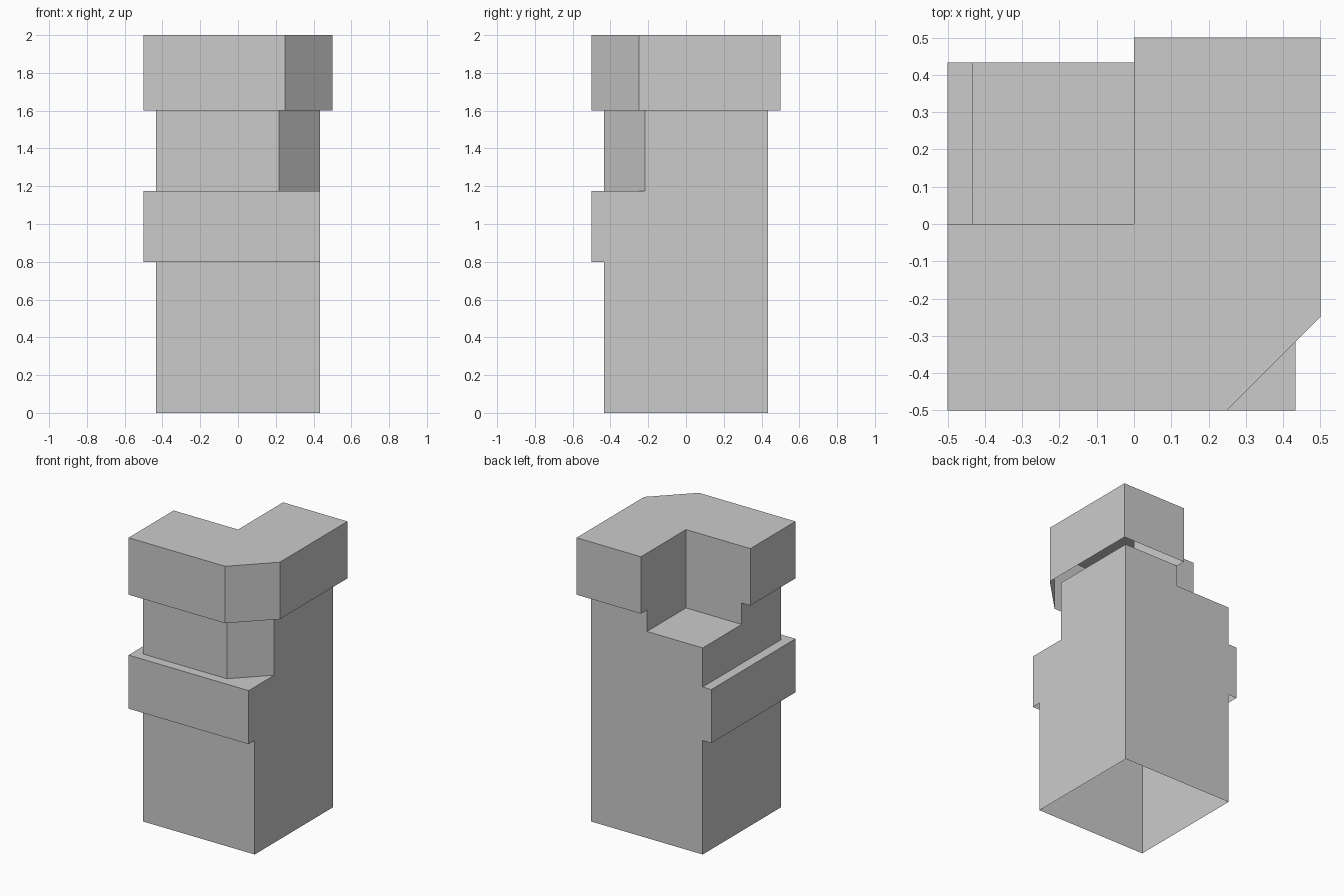
import bpy, bmesh

if "Cube" in bpy.data.objects:
    bpy.data.objects.remove(bpy.data.objects["Cube"])

OUT, IN = 0.5, 0.433      # half widths of the wide and narrow courses
Z_BAND, Z_NECK, Z_NOTCH, Z_CAP, Z_TOP = 0.8, 1.176, 1.45, 1.6, 2.0


def shell(name, profile, z0, z1, top=None):
    """Open-bottomed prism walls, with an optional flat top polygon."""
    bm = bmesh.new()
    low = [bm.verts.new((x, y, z0)) for x, y in profile]
    high = [bm.verts.new((x, y, z1)) for x, y in profile]
    n = len(profile)
    for i in range(n):
        j = (i + 1) % n
        bm.faces.new((low[i], low[j], high[j], high[i]))
    if top == profile:
        bm.faces.new(high)
    elif top:
        bm.faces.new([bm.verts.new((x, y, z1)) for x, y in top])
    bm.normal_update()
    mesh = bpy.data.meshes.new(name)
    bm.to_mesh(mesh)
    bm.free()
    obj = bpy.data.objects.new(name, mesh)
    bpy.context.collection.objects.link(obj)
    return obj


def rect(x0, y0, x1, y1):
    return [(x0, y0), (x1, y0), (x1, y1), (x0, y1)]


def cut_corner(r, notched):
    """Square with the front right corner cut, optionally notched back left."""
    front = [(-r, -r), (r / 2, -r), (r, -r / 2), (r, r)]
    back = [(0, r), (0, 0), (-r, 0)] if notched else [(-r, r)]
    return front + back


# Lower shaft, hollow and open below
shell("lower_shaft", rect(-IN, -IN, IN, IN), 0, Z_BAND)

# Band projecting at the front and left only
band = rect(-OUT, -OUT, IN, IN)
shell("middle_band", band, Z_BAND, Z_NECK, band)

# Neck with the floor of the notch, then its notched upper part
shell("neck", cut_corner(IN, False), Z_NECK, Z_NOTCH, rect(-IN, 0, 0, IN))
shell("notched_neck", cut_corner(IN, True), Z_NOTCH, Z_CAP)

# Overhanging cap, open underneath
cap = cut_corner(OUT, True)
shell("cap", cap, Z_CAP, Z_TOP, cap)
